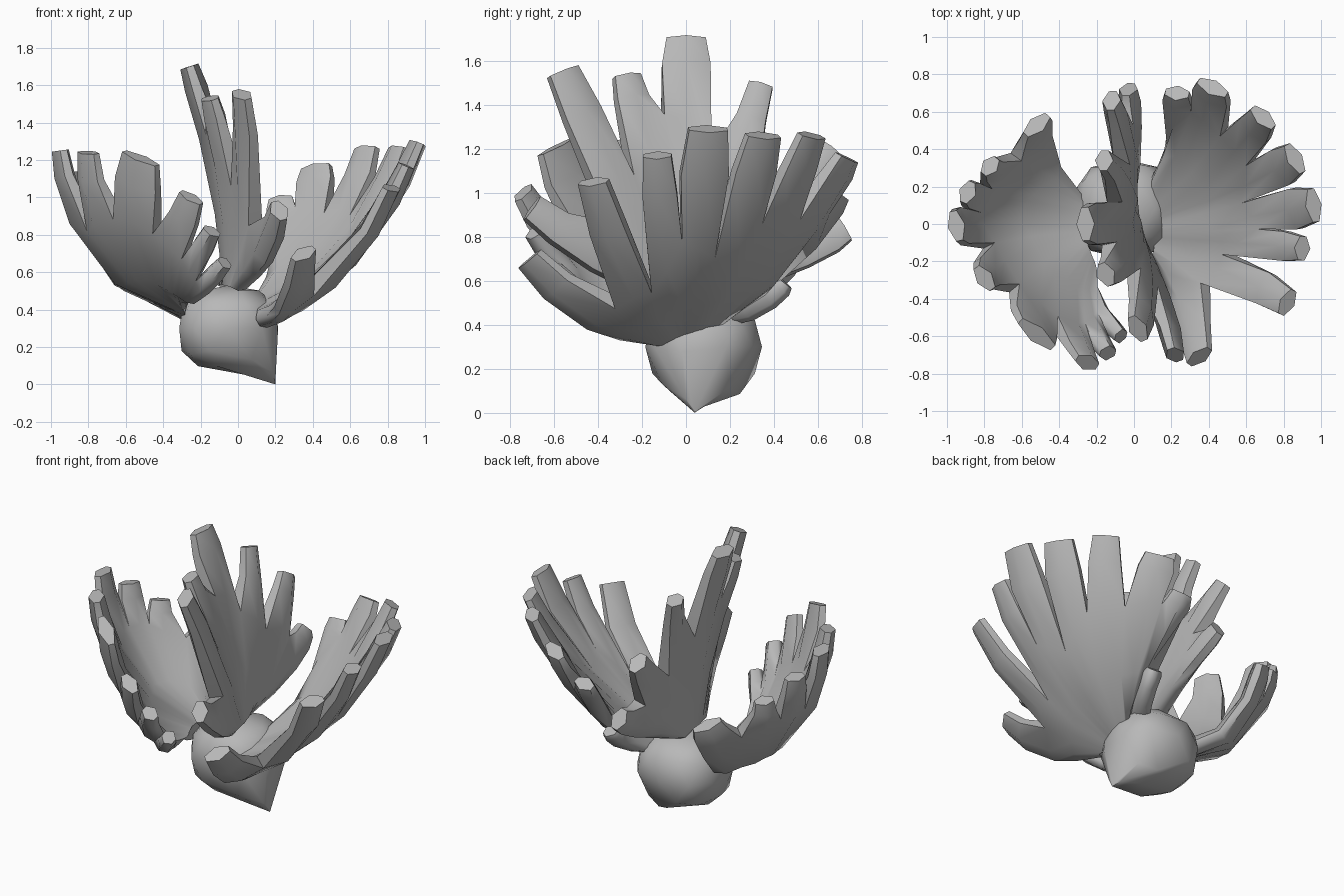
import bpy, bmesh, math
from mathutils import Vector as V

if "Cube" in bpy.data.objects:
    bpy.data.objects.remove(bpy.data.objects["Cube"], do_unlink=True)

grey = bpy.data.materials.new("stone grey")
grey.use_nodes = True
grey.diffuse_color = (0.48, 0.48, 0.48, 1)
grey.node_tree.nodes["Principled BSDF"].inputs["Base Color"].default_value = (0.48, 0.48, 0.48, 1)


def finish(bm, name, angle):
    bmesh.ops.recalc_face_normals(bm, faces=bm.faces)
    mesh = bpy.data.meshes.new(name)
    bm.to_mesh(mesh)
    bm.free()
    mesh.materials.append(grey)
    obj = bpy.data.objects.new(name, mesh)
    bpy.context.collection.objects.link(obj)
    bpy.ops.object.select_all(action="DESELECT")
    obj.select_set(True)
    bpy.context.view_layer.objects.active = obj
    bpy.ops.object.shade_smooth_by_angle(angle=math.radians(angle))


def fan(name, root_a, root_b, cup, fingers, thick=0.055):
    """Cupped palm splitting into blunt fingers: (tip x, y, z, width, valley after)."""
    root_a, root_b, cup = V(root_a), V(root_b), V(cup)
    tips = [V(f[:3]) for f in fingers]
    widths = [f[3] for f in fingers]
    valleys = [f[4] for f in fingers]
    n = len(tips)
    mids = [(valleys[max(j - 1, 0)] + valleys[j]) / 2 for j in range(n)]

    def path(j, t):
        root = root_a.lerp(root_b, j / (n - 1))
        ctrl = (root + tips[j]) / 2 + cup * (tips[j] - root).length
        return root * (1 - t) ** 2 + ctrl * 2 * t * (1 - t) + tips[j] * t * t

    def frame(j, t):
        tangent = (path(j, t + 0.02) - path(j, t - 0.02)).normalized()
        side = tips[min(j + 1, n - 1)] - tips[max(j - 1, 0)]
        side = (side - tangent * side.dot(tangent)).normalized()
        return side, tangent.cross(side)

    bm = bmesh.new()

    def pair(p, normal, h):
        return bm.verts.new(p + normal * h), bm.verts.new(p - normal * h)

    def edge(j, t, sign, k):
        side, normal = frame(j, t)
        return pair(path(j, t) + side * sign * widths[j] * 0.5 * k, normal, thick * 0.4)

    def patch(a, b, c, d):
        bm.faces.new([a[0], b[0], c[0], d[0]])
        bm.faces.new([d[1], c[1], b[1], a[1]])

    def wall(a, b):
        bm.faces.new([a[0], a[1], b[1], b[0]])

    # Palm: alternating valley and finger-centre columns
    rows = []
    for k, flat in ((0, 1.0), (0.5, 0.95), (1, 0.7)):
        row = [edge(0, k * mids[0], -1, 0.4 + 0.6 * k)]
        for j in range(n):
            row.append(pair(path(j, k * mids[j]), frame(j, k * mids[j])[1], thick))
            if j < n - 1:
                t = k * valleys[j]
                normal = (frame(j, t)[1] + frame(j + 1, t)[1]).normalized()
                row.append(pair((path(j, t) + path(j + 1, t)) / 2, normal, thick * flat))
        row.append(edge(n - 1, k * mids[-1], 1, 0.4 + 0.6 * k))
        rows.append(row)
    for lo, hi in zip(rows, rows[1:]):
        for i in range(2 * n):
            patch(lo[i], lo[i + 1], hi[i + 1], hi[i])
        wall(lo[0], hi[0])
        wall(hi[-1], lo[-1])
    for a, b in zip(rows[0], rows[0][1:]):
        wall(a, b)

    # Fingers growing from the palm edge
    for j in range(n):
        last = rows[-1][2 * j:2 * j + 3]
        start = max(valleys[max(j - 1, 0)], valleys[j])
        for t, grow in ((start + (1 - start) * 0.6, 1.05), (1.0, 0.85)):
            side, normal = frame(j, t)
            w = widths[j] * 0.5 * grow
            ring = [pair(path(j, t) + side * s * w, normal, thick * h * grow)
                    for s, h in ((-1, 0.4), (0, 1.0), (1, 0.4))]
            for i in range(2):
                patch(last[i], last[i + 1], ring[i + 1], ring[i])
            wall(last[0], ring[0])
            wall(ring[2], last[2])
            last = ring
        wall(last[0], last[1])
        wall(last[1], last[2])
    finish(bm, name, 60)


fan("left_fan", (0.13, -0.14, 0.35), (0.12, 0.2, 0.43), (0.11, 0, -0.2), [
    (0.35, -0.71, 0.70, 0.18, 0.45), (0.82, -0.42, 1.05, 0.17, 0.42),
    (0.90, -0.13, 1.17, 0.15, 0.62), (0.96, 0.10, 1.29, 0.21, 0.52),
    (0.86, 0.35, 1.26, 0.20, 0.68), (0.69, 0.57, 1.26, 0.18, 0.72),
    (0.42, 0.73, 1.16, 0.20, 0.84), (0.23, 0.70, 0.99, 0.15, 0.62),
    (0.22, 0.44, 0.60, 0.12, 0.8)])

fan("right_fan", (-0.25, -0.24, 0.46), (-0.29, 0.1, 0.40), (-0.23, 0, -0.28), [
    (-0.07, -0.60, 0.65, 0.09, 0.65), (-0.14, -0.69, 0.82, 0.11, 0.7),
    (-0.25, -0.74, 1.0, 0.16, 0.72), (-0.52, -0.59, 1.21, 0.28, 0.72),
    (-0.80, -0.29, 1.24, 0.17, 0.66), (-0.95, -0.01, 1.25, 0.19, 0.75),
    (-0.89, 0.17, 1.13, 0.14, 0.82), (-0.77, 0.31, 1.0, 0.13, 0.82),
    (-0.52, 0.53, 0.86, 0.20, 0.65)])

fan("middle_fan", (0.01, -0.12, 0.53), (-0.05, 0.14, 0.54), (0.07, 0, -0.03), [
    (0.22, -0.70, 0.93, 0.15, 0.48), (0.02, -0.56, 1.55, 0.18, 0.55),
    (-0.15, -0.27, 1.53, 0.15, 0.76), (-0.26, 0, 1.70, 0.21, 0.62),
    (-0.16, 0.34, 1.49, 0.13, 0.58), (-0.12, 0.66, 1.2, 0.15, 0.72),
    (-0.03, 0.72, 0.84, 0.15, 0.6)], thick=0.06)

# Rounded rock foot with drawn-out lower corners
bm = bmesh.new()
bmesh.ops.create_icosphere(bm, subdivisions=2, radius=1)
corners = ((V((0.2, 0.04, 0)), 0.32), (V((0.02, 0.24, 0.08)), 0.2))
for v in bm.verts:
    p = V([math.copysign(abs(c) ** 0.8, c) for c in v.co])
    v.co = V((-0.05 + p.x * 0.275, 0.08 + p.y * 0.265, 0.3 + p.z * 0.23))
    for corner, reach in corners:
        pull = max(0, 1 - (v.co - corner).length / reach)
        v.co = v.co.lerp(corner, min(1, pull * 2))
bmesh.ops.remove_doubles(bm, verts=bm.verts, dist=0.002)
finish(bm, "rock_foot", 50)
